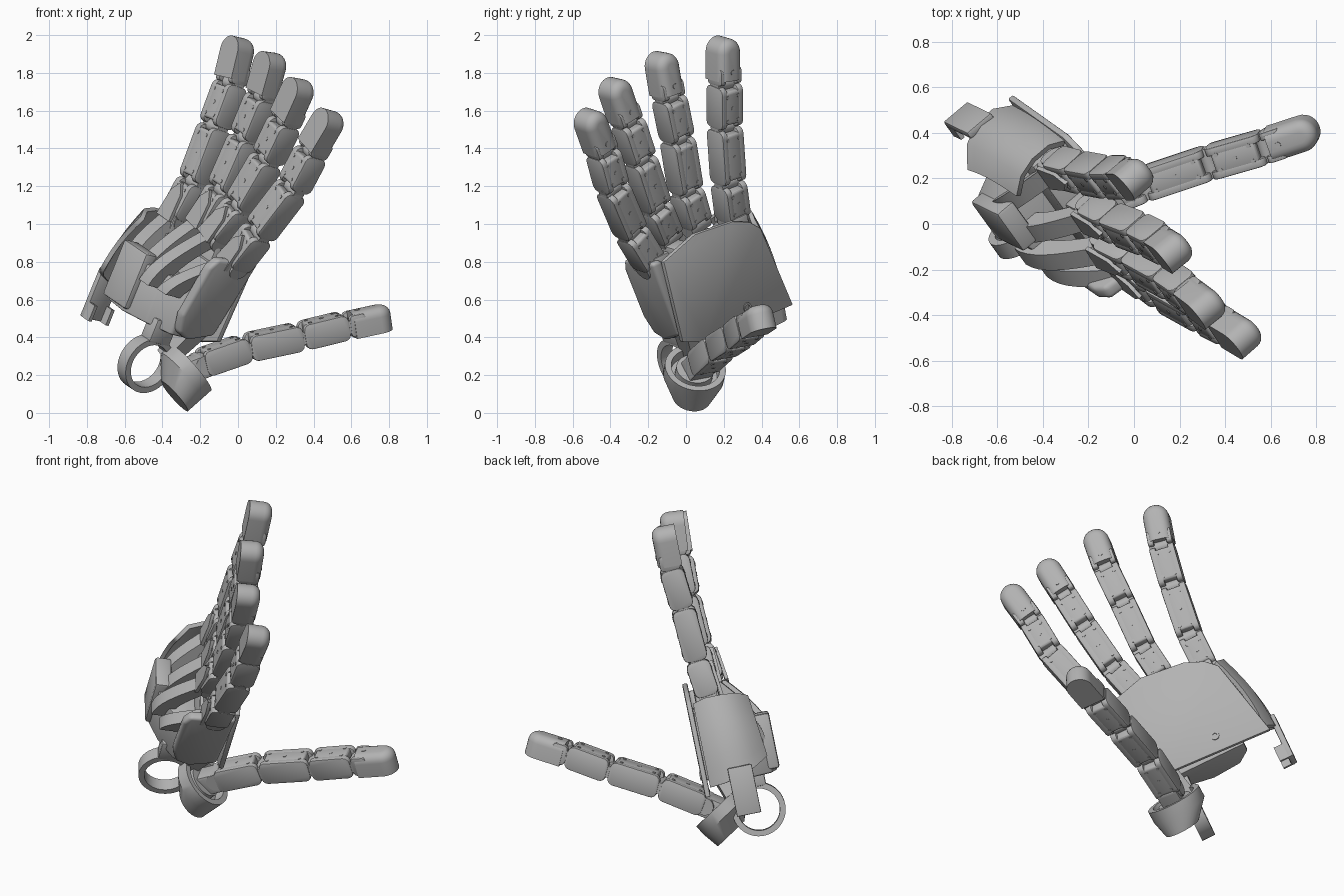
import bpy, bmesh, math
from mathutils import Vector

cube = bpy.data.objects.get("Cube")
if cube:
    bpy.data.objects.remove(cube)

grey = bpy.data.materials.new("plain grey")
grey.use_nodes = True
grey.diffuse_color = (0.45, 0.45, 0.45, 1)
grey.node_tree.nodes["Principled BSDF"].inputs["Base Color"].default_value = (0.45, 0.45, 0.45, 1)

# Hand axes: across (to the little finger), along (to the fingertips), palm normal
ALONG = Vector((0.37, -0.18, 0.91)).normalized()
PALM = Vector((0.75, 0.63, -0.18)).normalized()
ACROSS = PALM.cross(ALONG).normalized()


def hand(v, u, n):
    return ACROSS * v + ALONG * u + PALM * n


def finish(bm, name, angle=35):
    bmesh.ops.recalc_face_normals(bm, faces=bm.faces)
    for f in bm.faces:
        f.smooth = True
    for e in bm.edges:
        e.smooth = len(e.link_faces) == 2 and e.calc_face_angle(0) < math.radians(angle)
    me = bpy.data.meshes.new(name)
    bm.to_mesh(me)
    bm.free()
    me.materials.append(grey)
    ob = bpy.data.objects.new(name, me)
    bpy.context.collection.objects.link(ob)
    return ob


def loft(bm, rings, loop=False):
    """Skin a row of closed rings, capped unless it loops."""
    vs = [[bm.verts.new(p) for p in r] for r in rings]
    for a, b in list(zip(vs, vs[1:])) + ([(vs[-1], vs[0])] if loop else []):
        for i in range(len(a)):
            j = (i + 1) % len(a)
            bm.faces.new((a[i], a[j], b[j], b[i]))
    if not loop:
        bm.faces.new(vs[0])
        bm.faces.new(vs[-1])
    return vs


def prism(bm, pts, off, bevel=0.0, segs=2):
    """Extrude an outline, then soften its edges."""
    vs = loft(bm, [pts, [p + off for p in pts]])
    if bevel:
        edges = {e for v in vs[0] + vs[1] for e in v.link_edges}
        bmesh.ops.bevel(bm, geom=list(edges), offset=bevel, segments=segs,
                        profile=0.5, affect='EDGES', clamp_overlap=True)


def circle(c, axis, r, n=24):
    x = axis.cross(Vector((0.1, 1, 0.2))).normalized()
    y = axis.cross(x).normalized()
    return [c + (x * math.cos(k * math.tau / n) + y * math.sin(k * math.tau / n)) * r for k in range(n)]


def rod(bm, a, b, r, n=16):
    d = (b - a).normalized()
    loft(bm, [circle(a, d, r, n), circle(b, d, r, n)])


def box(bm, v, u, n, bevel=0.0):
    """Box in hand axes from three ranges."""
    pts = [hand(v[0], u[i], n[j]) for i, j in ((0, 0), (1, 0), (1, 1), (0, 1))]
    prism(bm, pts, ACROSS * (v[1] - v[0]), bevel)


def axes(a, b, normal):
    t = (b - a).normalized()
    d = (normal - t * normal.dot(t)).normalized()
    s = t.cross(d)
    return lambda x, y, z: a + s * x + t * y + d * z


def slab(bm, at, x0, x1, y0, y1, half, cut):
    """Side profile with rounded corners, extruded sideways."""
    side = []
    for cy, cz, start in ((y1 - cut, half - cut, 0), (y0 + cut, half - cut, 1),
                          (y0 + cut, cut - half, 2), (y1 - cut, cut - half, 3)):
        for k in range(4):
            t = (start + k / 3) * math.pi / 2
            side.append(at(x0, cy + cut * math.cos(t), cz + cut * math.sin(t)))
    prism(bm, side, at(x1, 0, 0) - at(x0, 0, 0), 0.006)


def link(name, a, b, normal, w=0.072, h=0.069, lug=0.034):
    """Finger bone: core, two cheeks, hinge barrels and screws."""
    bm = bmesh.new()
    at, length = axes(a, b, normal), (b - a).length
    slab(bm, at, -w * 0.6, w * 0.6, 0.03, length - 0.026, h, 0.015)
    for side in (-1, 1):
        slab(bm, at, side * w * 0.5, side * w, 0.006, length - 0.004, h, 0.034)
        for y in (0.055, length - 0.055):
            rod(bm, at(side * w * 0.5, y, -h - 0.003), at(side * w * 0.5, y, h + 0.003), 0.01, 10)
    for y, r in ((0.0, lug), (length, 0.034)):
        rod(bm, at(-w * 0.95, y, 0), at(w * 0.95, y, 0), r)
    rod(bm, at(0, length / 2, -h - 0.002), at(0, length / 2, h + 0.002), 0.011, 10)
    finish(bm, name)


def fingertip(name, a, b, normal, w=0.074, h=0.069):
    """Domed tip, sharp at the back and rounded on the pad side."""
    bm = bmesh.new()
    at, length = axes(a, b, normal), (b - a).length
    rings = []
    for z, inset in [(-h, 0)] + [(h - 0.05 + 0.05 * math.sin(k * math.pi / 10),
                                  0.05 * (1 - math.cos(k * math.pi / 10))) for k in range(6)]:
        r = w - inset
        arc = [(r * math.cos(k * math.pi / 14), length - w + r * math.sin(k * math.pi / 14)) for k in range(15)]
        rings.append([at(x, y, z) for x, y in [(-r, 0.024), (r, 0.024)] + arc])
    loft(bm, rings)
    for side in (-1, 1):
        slab(bm, at, side * w * 0.5, side * w * 0.95, 0, 0.09, h * 0.85, 0.02)
    rod(bm, at(0, 0.07, 0), at(0, 0.07, h + 0.003), 0.014, 12)
    finish(bm, name)


# Fingers: joint positions from knuckle to tip
fingers = {
    "index": [(-.33, .25, 1.03), (-.23, .225, 1.22), (-.12, .205, 1.515), (-.035, .205, 1.745), (.022, .205, 1.985)],
    "middle": [(-.18, .05, 1.0), (-.08, 0, 1.175), (.04, -.045, 1.45), (.13, -.09, 1.67), (.195, -.13, 1.905)],
    "ring": [(-.12, -.1, .93), (.01, -.165, 1.09), (.155, -.245, 1.34), (.25, -.31, 1.54), (.35, -.385, 1.76)],
    "little": [(-.02, -.19, .79), (.11, -.29, .955), (.29, -.39, 1.19), (.39, -.44, 1.38), (.515, -.515, 1.59)],
    "thumb": [(-.2, .08, .26), (.045, .175, .345), (.33, .27, .405), (.575, .34, .465), (.805, .415, .515)],
}
bones = ("knuckle", "lower_bone", "middle_bone")
for finger, joints in fingers.items():
    pts = [Vector(p) for p in joints]
    facing = Vector((-0.2, -0.25, 1)) if finger == "thumb" else PALM
    for i, bone in enumerate(bones):
        link(f"{finger}_{bone}", pts[i], pts[i + 1], facing, lug=0.034 if i else 0.052)
    fingertip(f"{finger}_tip", pts[3], pts[4], facing)

# Curved ribs over the back of the hand, one per finger, with a pointed knuckle plate
ends = {"index": -0.66, "middle": -0.53, "ring": -0.42, "little": -0.31}
for finger, v_end in ends.items():
    base, nxt = Vector(fingers[finger][0]), Vector(fingers[finger][1])
    v0, u0, n0 = base.dot(ACROSS), base.dot(ALONG), base.dot(PALM)
    bm = bmesh.new()
    rings = []
    for k in range(9):
        t = k / 8
        c = hand(v0 + (v_end - v0) * t, u0 + (0.47 - u0) * t, n0 - 0.02 - 0.2 * math.sin(t * math.pi / 2))
        rings.append([c + ACROSS * x * 0.045 + PALM * z * 0.05 for x, z in ((-1, -1), (1, -1), (1, 1), (-1, 1))])
    loft(bm, rings)
    at = axes(base, nxt, PALM)
    prism(bm, [at(x, y, -0.066) for x, y in ((-.06, -.02), (.06, -.02), (.045, .13), (0, .19), (-.045, .13))],
          at(0, 0, -0.02) - at(0, 0, 0))
    finish(bm, finger + "_back_rib")

# Palm plate with a small rimmed hole fitting
bm = bmesh.new()
outline = [(-.93, .22), (-.82, .71), (-.76, .77), (-.65, .82), (-.39, .85), (-.154, .784), (-.175, .31), (-.32, .25)]
prism(bm, [hand(v, u, -0.175) for v, u in outline], PALM * 0.03, 0.008)
c = hand(-0.63, 0.33, -0.15)
loft(bm, [circle(c + PALM * z, PALM, r, 16) for r, z in ((.025, 0), (.025, .012), (.014, .012), (.014, 0))], loop=True)
finish(bm, "palm_plate")

# Inner palm frame
bm = bmesh.new()
box(bm, (-0.8, -0.25), (0.3, 0.7), (-0.36, -0.17), 0.02)
for v in (-0.74, -0.51, -0.33, -0.19):
    box(bm, (v - 0.055, v + 0.055), (0.6, 0.8), (-0.34, -0.2), 0.015)
finish(bm, "palm_frame")

# Side pad under the little finger
bm = bmesh.new()
side = [(.79, -.17), (.76, -.43), (.70, -.46), (.40, -.46), (.30, -.42), (.27, -.34), (.33, -.19)]
prism(bm, [hand(-0.26 + (u - 0.3) * 0.2, u, n) for u, n in side], ACROSS * 0.065, 0.02, 3)
finish(bm, "little_side_pad")

# Curved side shell on the thumb side, cut higher at the back, with its long tongue
low = [(-.90, .27, -.19), (-.95, .28, -.27), (-.96, .3, -.37), (-.925, .34, -.46), (-.85, .38, -.53)]
high = [(-.81, .75, -.19), (-.85, .77, -.26), (-.85, .77, -.35), (-.82, .76, -.43), (-.75, .73, -.49)]
bm = bmesh.new()
rows = []
for k in range(7):
    t = k / 6
    out = ACROSS * 0.025 * math.sin(t * math.pi)
    rows.append([bm.verts.new(hand(*a).lerp(hand(*b), t) - out) for a, b in zip(low, high)])
for r, s in zip(rows, rows[1:]):
    for i in range(len(low) - 1):
        bm.faces.new((r[i], r[i + 1], s[i + 1], s[i]))
shell = finish(bm, "thumb_side_shell", 40)
thick = shell.modifiers.new("thickness", 'SOLIDIFY')
thick.thickness = 0.025
thick.offset = 0
bm = bmesh.new()
box(bm, (-0.985, -0.95), (0.08, 0.36), (-0.44, -0.3), 0.006)
for n in (-0.44, -0.32):
    box(bm, (-0.97, -0.9), (0.08, 0.17), (n, n + 0.02))
finish(bm, "shell_tongue")

# Wrist block on the back of the hand with tendon bosses
bm = bmesh.new()
section = [(-.76, -.42), (-.69, -.55), (-.52, -.58), (-.37, -.52), (-.24, -.43), (-.24, -.3), (-.76, -.3)]
prism(bm, [hand(v, 0.27, n) for v, n in section], ALONG * 0.29, 0.012)
box(bm, (-0.7, -0.48), (0.29, 0.61), (-0.595, -0.5), 0.015)
for k in range(4):
    c = hand(-0.45 + 0.055 * k, 0.5, -0.53 + 0.035 * k)
    out = -(PALM - ACROSS * 0.5).normalized()
    loft(bm, [circle(c + out * z, out, r, 14) for r, z in ((.024, -.03), (.024, .015), (.013, .015), (.013, -.03))],
         loop=True)
finish(bm, "wrist_block")

# Wrist hinge ring
bm = bmesh.new()
c = hand(-0.345, 0.062, -0.43)
loft(bm, [circle(c + ACROSS * z, ACROSS, r, 40)
          for r, z in ((.153, -.04), (.153, .04), (.12, .04), (.12, -.04))], loop=True)
box(bm, (-0.39, -0.3), (0.19, 0.32), (-0.5, -0.36), 0.01)
finish(bm, "wrist_ring")

# Thumb socket: tapered cup with a recessed face, turntable and lug
bm = bmesh.new()
axis = Vector((0.74, 0.15, 0.66)).normalized()
face, back = Vector((-0.25, 0.05, 0.24)), Vector((-0.335, 0.03, 0.087))
loft(bm, [circle(p, axis, r, 36) for p, r in ((back, 0.105), (face - axis * 0.07, 0.163), (face, 0.163),
                                              (face, 0.13), (face - axis * 0.06, 0.125))])
rod(bm, face - axis * 0.08, face - axis * 0.01, 0.1, 28)
finish(bm, "thumb_socket")
bm = bmesh.new()
top, lug_end = hand(-0.28, 0.36, -0.24), face - axis * 0.06 + Vector((-0.09, 0, 0.09))
d = (lug_end - top).normalized()
loft(bm, [circle(top, d, 0.075, 4), circle(lug_end, d, 0.06, 4)])
finish(bm, "thumb_socket_lug")
bm = bmesh.new()
at = axes(face - axis * 0.03, Vector(fingers["thumb"][1]), Vector((-0.2, -0.25, 1)))
slab(bm, at, -0.06, 0.06, -0.02, 0.13, 0.06, 0.02)
finish(bm, "thumb_mount")
